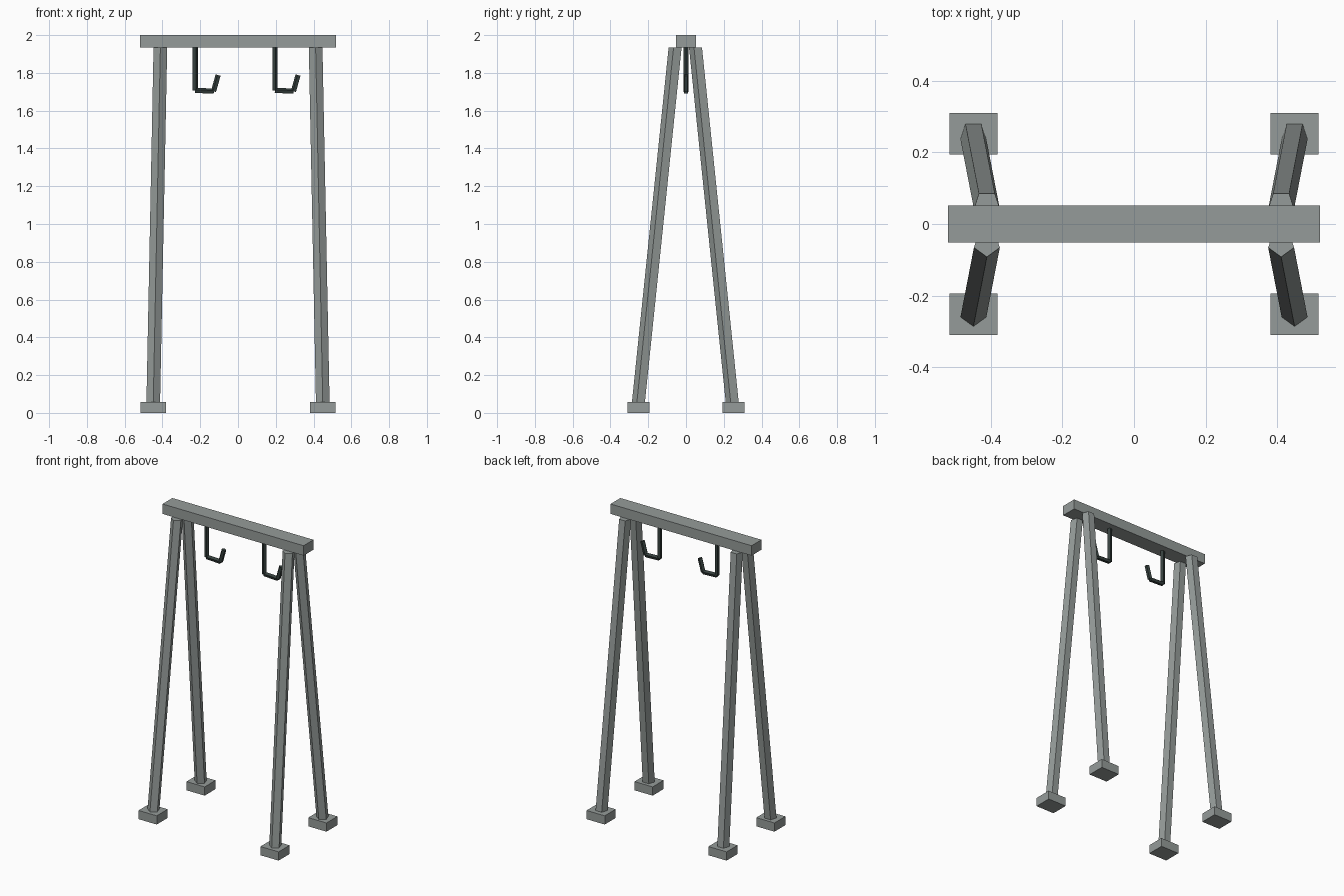
import bpy
import bmesh
import math
from mathutils import Vector

if "Cube" in bpy.data.objects:
    bpy.data.objects.remove(bpy.data.objects["Cube"], do_unlink=True)


def make_material(name, color):
    mat = bpy.data.materials.new(name)
    mat.use_nodes = True
    mat.diffuse_color = color
    mat.node_tree.nodes["Principled BSDF"].inputs["Base Color"].default_value = color
    return mat


grey = make_material("weathered grey", (0.30, 0.33, 0.32, 1))
iron = make_material("dark iron", (0.035, 0.05, 0.046, 1))


def add_object(name, bm, mat):
    bmesh.ops.recalc_face_normals(bm, faces=bm.faces)
    mesh = bpy.data.meshes.new(name)
    bm.to_mesh(mesh)
    bm.free()
    mesh.materials.append(mat)
    obj = bpy.data.objects.new(name, mesh)
    bpy.context.collection.objects.link(obj)


def box(name, center, size, mat):
    bm = bmesh.new()
    bmesh.ops.create_cube(bm, size=1)
    for v in bm.verts:
        v.co = Vector(a * s + c for a, s, c in zip(v.co, size, center))
    add_object(name, bm, mat)


def add_bar(bm, start, end, radius, across, up, sides=5):
    """Prism between two points, its section spanned by two directions."""
    rings = []
    for point in (start, end):
        ring = []
        for i in range(sides):
            a = math.tau * i / sides
            ring.append(bm.verts.new(point + radius * (across * math.sin(a) + up * math.cos(a))))
        rings.append(ring)
    low, high = rings
    for i in range(sides):
        j = (i + 1) % sides
        bm.faces.new((low[i], low[j], high[j], high[i]))
    bm.faces.new(low)
    bm.faces.new(high)


X, Y = Vector((1, 0, 0)), Vector((0, 1, 0))

# Top beam
box("top_beam", (0, 0, 1.967), (1.04, 0.104, 0.066), grey)

# Splayed five-sided legs on block feet
for sx, side in ((1, "left"), (-1, "right")):
    for sy, end in ((-1, "front"), (1, "back")):
        name = f"{end}_{side}"
        box(name + "_foot", (sx * 0.449, sy * 0.252, 0.029), (0.134, 0.115, 0.058), grey)
        bm = bmesh.new()
        add_bar(bm, Vector((sx * 0.449, sy * 0.25, 0.04)),
                Vector((sx * 0.411, sy * 0.054, 1.934)), 0.038, X, -Y)
        add_object(name + "_leg", bm, grey)

# Iron hooks, each of three straight rods
path = [Vector(p) for p in ((0, 0, 1.94), (0, 0, 1.706), (0.1, 0, 1.702), (0.124, 0, 1.788))]
for x, side in ((0.195, "left"), (-0.228, "right")):
    bm = bmesh.new()
    for a, b in zip(path, path[1:]):
        normal = (b - a).normalized().cross(Y)
        add_bar(bm, a + X * x, b + X * x, 0.015, Y, normal)
    add_object(side + "_hook", bm, iron)
